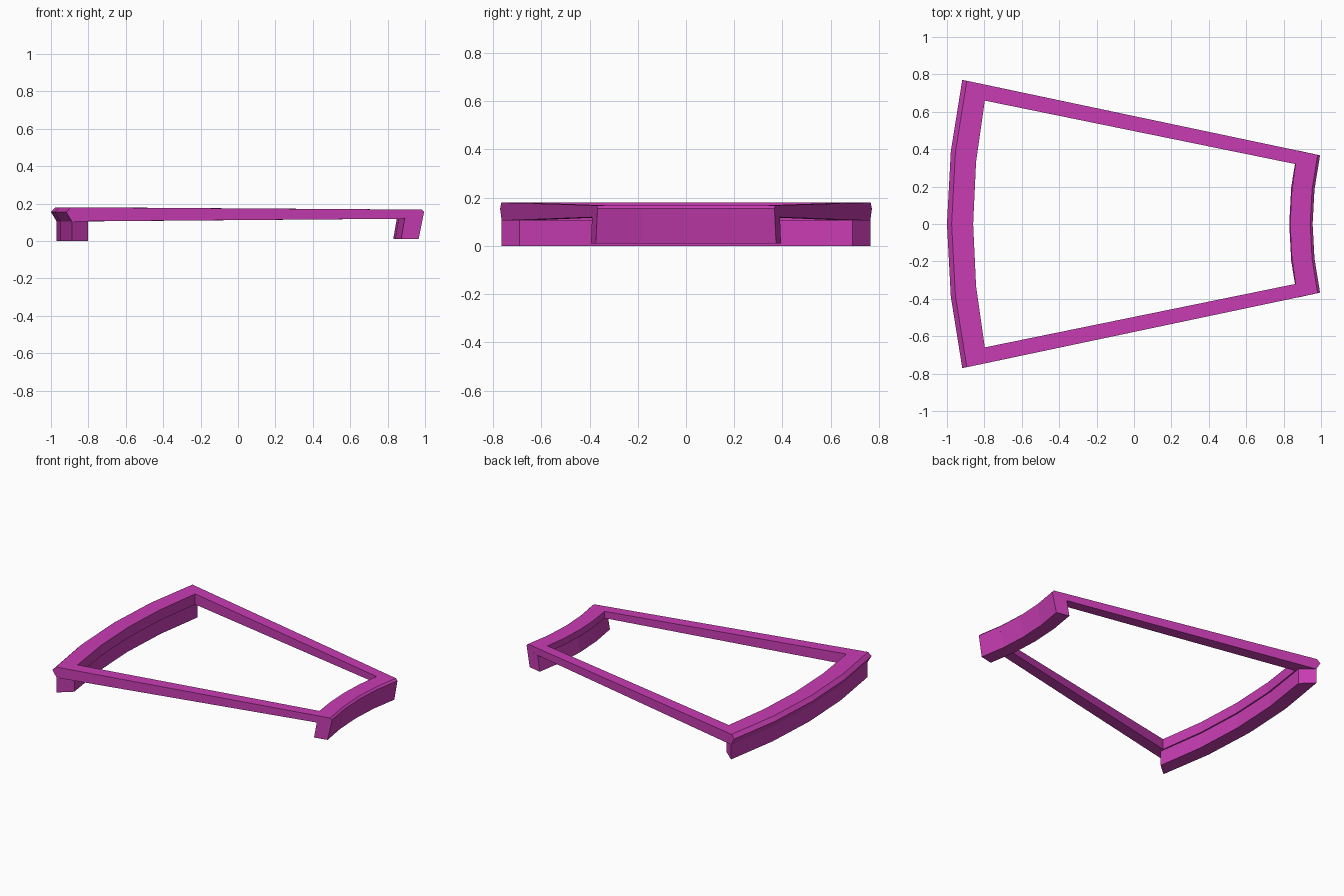
import bpy
import bmesh
import math

if "Cube" in bpy.data.objects:
    bpy.data.objects.remove(bpy.data.objects["Cube"])

magenta = bpy.data.materials.new("magenta")
magenta.use_nodes = True
color = (0.58, 0.046, 0.45, 1)
magenta.diffuse_color = color
magenta.node_tree.nodes["Principled BSDF"].inputs["Base Color"].default_value = color

CENTER_X = 2.67   # common centre of both arcs
STEPS = 4         # flat segments per arc


def arc_sections(profile, direction=1):
    """Sweep a profile of (radius, z, half angle) about the arc centre."""
    sections = []
    for i in range(STEPS + 1):
        t = direction * (2 * i / STEPS - 1)
        sections.append([(CENTER_X - r * math.cos(a * t), r * math.sin(a * t), z)
                         for r, z, a in profile])
    return sections


def loft(name, sections, closed):
    """Skin matching sections into a solid, as a ring or with end caps."""
    bm = bmesh.new()
    rows = [[bm.verts.new(p) for p in s] for s in sections]
    pairs = list(zip(rows, rows[1:]))
    if closed:
        pairs.append((rows[-1], rows[0]))
    else:
        bm.faces.new(rows[0])
        bm.faces.new(rows[-1])
    n = len(rows[0])
    for a, b in pairs:
        for j in range(n):
            k = (j + 1) % n
            bm.faces.new((a[j], a[k], b[k], b[j]))
    bmesh.ops.recalc_face_normals(bm, faces=bm.faces)
    mesh = bpy.data.meshes.new(name)
    bm.to_mesh(mesh)
    bm.free()
    mesh.materials.append(magenta)
    obj = bpy.data.objects.new(name, mesh)
    bpy.context.collection.objects.link(obj)
    return obj


WIDE, NARROW = 0.2116, 0.2157   # half angles of the two arcs

# Frame: wide arc, rail, narrow arc, rail, with a bevelled outer lip
wide_bar = [(3.53, 0.105, 0.188), (3.53, 0.18, 0.188), (3.645, 0.18, WIDE),
            (3.67, 0.155, WIDE), (3.64, 0.105, WIDE)]
narrow_bar = [(1.835, 0.12, 0.1755), (1.835, 0.168, 0.1755), (1.728, 0.168, NARROW),
              (1.715, 0.155, NARROW), (1.722, 0.12, NARROW)]
loft("frame", arc_sections(wide_bar) + arc_sections(narrow_bar, -1), closed=True)

# Curved skirt under the wide arc, with mitred ends
wide_skirt = [(3.54, 0, 0.196), (3.54, 0.115, 0.196),
              (3.64, 0.115, WIDE), (3.64, 0, WIDE)]
loft("wide_skirt", arc_sections(wide_skirt), closed=False)

# Leaning skirt under the narrow arc
narrow_skirt = [(1.84, 0.01, NARROW), (1.82, 0.125, NARROW),
                (1.721, 0.125, NARROW), (1.745, 0.01, NARROW)]
loft("narrow_skirt", arc_sections(narrow_skirt), closed=False)
